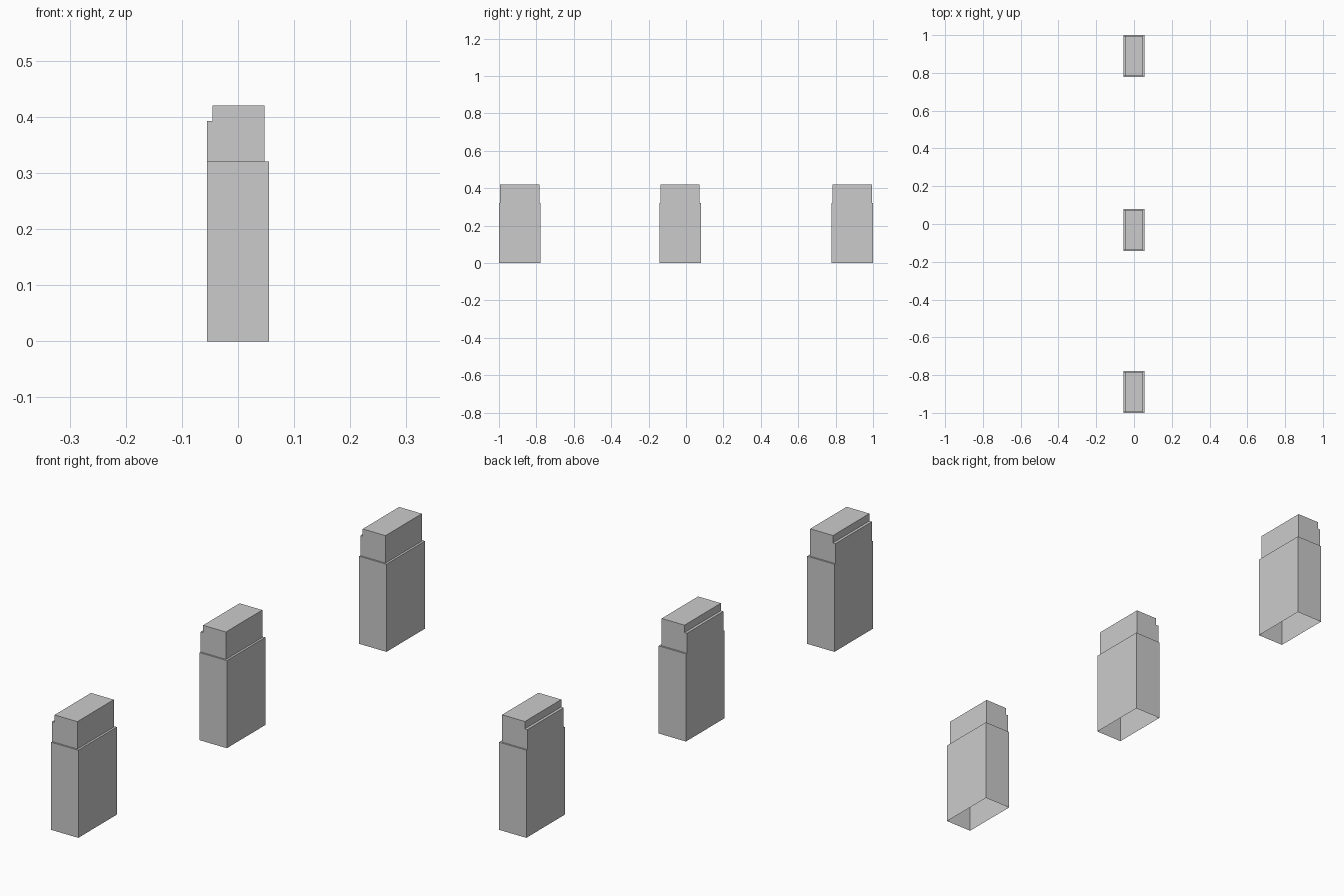
import bpy, bmesh
from mathutils import Vector

if "Cube" in bpy.data.objects:
    bpy.data.objects.remove(bpy.data.objects["Cube"])

W, L, H = 0.055, 0.222, 0.32        # half depth, length and height of the main block
TOP, NOTCH = 0.42, 0.393            # roof height, rear step height
Y1, Y2 = 0.006, 0.216               # upper storey ends
XF, XB = 0.047, -0.045              # upper storey front, stepped rear
STARTS = (-1.0, -0.143, 0.778)      # near end of each building


def panes(y0, y1, z0, z1, cols, rows, bar=0.003):
    """Split an opening into glass panes separated by bars."""
    dy, dz = (y1 - y0 + bar) / cols, (z1 - z0 + bar) / rows
    return [(y0 + i * dy, y0 + (i + 1) * dy - bar, z0 + j * dz, z0 + (j + 1) * dz - bar)
            for i in range(cols) for j in range(rows)]


def poly(bm, pts):
    bm.faces.new([bm.verts.new(p) for p in pts])


def wall(bm, x, y0, y1, z0, z1, holes, push):
    """Wall in the yz plane with panes pushed in by an x offset."""
    ys = sorted({round(v, 5) for v in [y0, y1] + [c for h in holes for c in h[:2]]})
    zs = sorted({round(v, 5) for v in [z0, z1] + [c for h in holes for c in h[2:]]})
    grid = [[bm.verts.new((x, y, z)) for z in zs] for y in ys]
    glass = []
    for i in range(len(ys) - 1):
        for j in range(len(zs) - 1):
            q = [grid[i][j], grid[i + 1][j], grid[i + 1][j + 1], grid[i][j + 1]]
            f = bm.faces.new(q if push < 0 else q[::-1])
            cy, cz = (ys[i] + ys[i + 1]) / 2, (zs[j] + zs[j + 1]) / 2
            if any(a < cy < b and c < cz < d for a, b, c, d in holes):
                glass.append(f)
    if glass:
        new = bmesh.ops.extrude_face_region(bm, geom=glass)["geom"]
        bmesh.ops.translate(bm, vec=Vector((push, 0, 0)),
                            verts=[v for v in new if isinstance(v, bmesh.types.BMVert)])


def finish(bm, name):
    bmesh.ops.remove_doubles(bm, verts=bm.verts, dist=1e-5)
    bmesh.ops.dissolve_limit(bm, angle_limit=0.01, verts=bm.verts, edges=bm.edges)
    me = bpy.data.meshes.new(name)
    bm.to_mesh(me)
    bm.free()
    return me


# Main block: open-bottomed walls, window rows, stair window, ledge
bm = bmesh.new()
holes = panes(0.165, 0.195, 0.027, 0.275, 1, 10)
for k in range(3):
    z = 0.03 + 0.096 * k
    holes += panes(0.027, 0.102, z, z + 0.037, 4, 2)
wall(bm, W, 0, L, 0, H, holes, -0.003)
wall(bm, -W, 0, L, 0, H, [], 0.003)
poly(bm, [(-W, 0, 0), (W, 0, 0), (W, 0, H), (-W, 0, H)])
poly(bm, [(W, L, 0), (-W, L, 0), (-W, L, H), (W, L, H)])
poly(bm, [(XF, 0, H), (W, 0, H), (W, L, H), (XF, L, H)])
poly(bm, [(-W, 0, H), (XF, 0, H), (XF, Y1, H), (-W, Y1, H)])
poly(bm, [(-W, Y2, H), (XF, Y2, H), (XF, L, H), (-W, L, H)])
main_block = finish(bm, "main_block")

# Upper storey: window, double door, stepped rear with slot windows
bm = bmesh.new()
holes = panes(0.035, 0.068, 0.343, 0.377, 2, 2) + panes(0.165, 0.193, H + 0.001, 0.372, 2, 1)
wall(bm, XF, Y1, Y2, H, TOP, holes, -0.003)
wall(bm, -W, Y1, Y2, H, NOTCH, [], 0.003)
wall(bm, XB, Y1, Y2, NOTCH, TOP, panes(0.02, 0.202, 0.398, 0.413, 2, 1, 0.012), 0.003)
poly(bm, [(-W, Y1, NOTCH), (XB, Y1, NOTCH), (XB, Y2, NOTCH), (-W, Y2, NOTCH)])
profile = [(-W, H), (XF, H), (XF, TOP), (XB, TOP), (XB, NOTCH), (-W, NOTCH)]
poly(bm, [(x, Y1, z) for x, z in profile])
poly(bm, [(x, Y2, z) for x, z in reversed(profile)])
upper_storey = finish(bm, "upper_storey")

# Roof: rim inset then sunk to form a parapet
bm = bmesh.new()
poly(bm, [(XB, Y1, TOP), (XF, Y1, TOP), (XF, Y2, TOP), (XB, Y2, TOP)])
roof_face = bm.faces[:] 
bmesh.ops.inset_region(bm, faces=roof_face, thickness=0.005)
new = bmesh.ops.extrude_face_region(bm, geom=roof_face)["geom"]
bmesh.ops.translate(bm, vec=Vector((0, 0, -0.012)),
                    verts=[v for v in new if isinstance(v, bmesh.types.BMVert)])
roof = finish(bm, "roof_parapet")

# Three identical buildings in a row
for n, y in enumerate(STARTS, 1):
    for me in (main_block, upper_storey, roof):
        ob = bpy.data.objects.new(f"{me.name}_{n}", me)
        ob.location.y = y
        bpy.context.collection.objects.link(ob)
